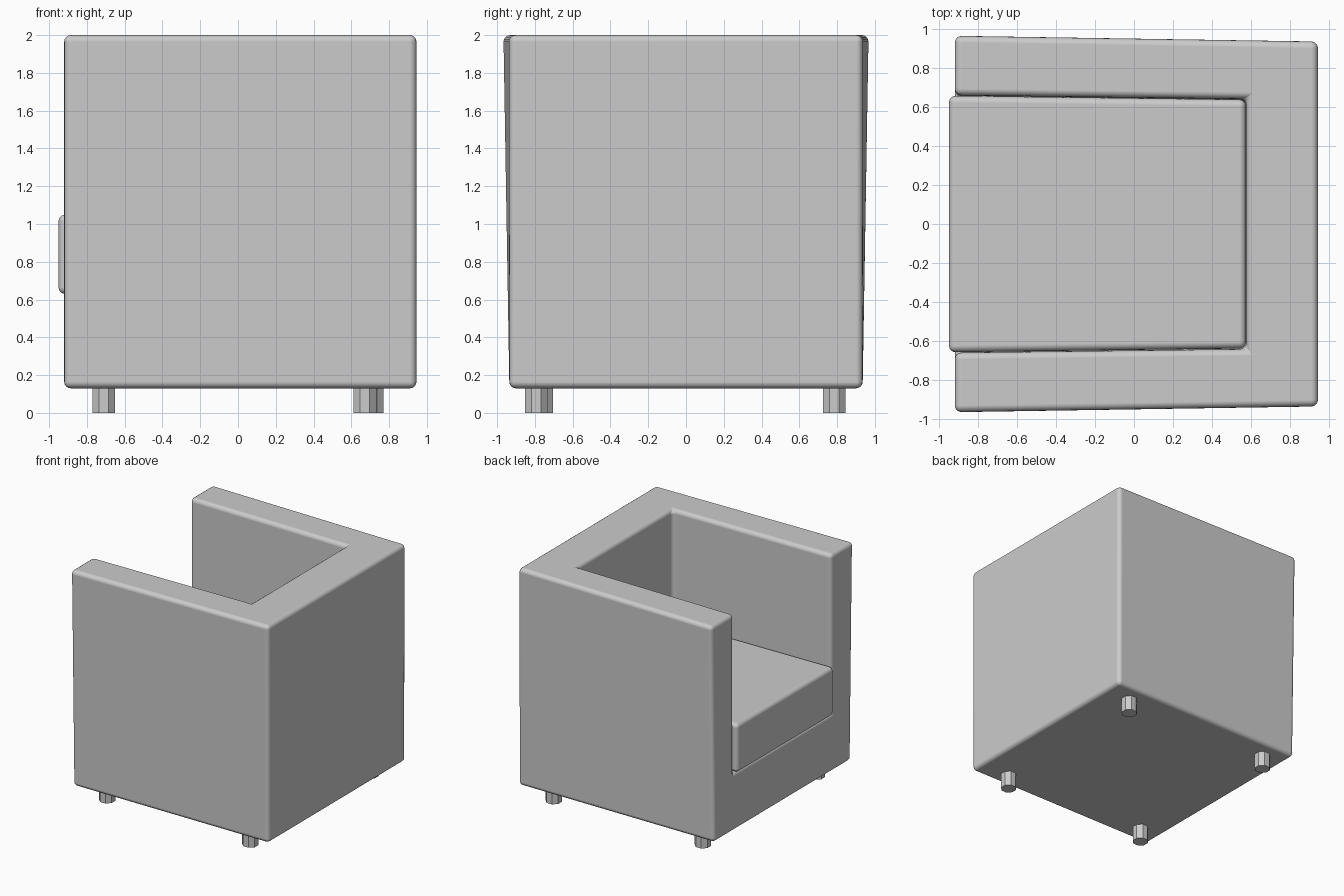
import bpy

if "Cube" in bpy.data.objects:
    bpy.data.objects.remove(bpy.data.objects["Cube"])


def tapered_box(name, x, z, y_bottom, y_top):
    """Box whose half-widths (at min x, max x) differ at bottom and top."""
    verts = []
    for zz, widths in zip(z, (y_bottom, y_top)):
        a, b = widths
        verts += [(x[0], -a, zz), (x[1], -b, zz), (x[1], b, zz), (x[0], a, zz)]
    faces = [(3, 2, 1, 0), (4, 5, 6, 7), (0, 1, 5, 4),
             (1, 2, 6, 5), (2, 3, 7, 6), (3, 0, 4, 7)]
    mesh = bpy.data.meshes.new(name)
    mesh.from_pydata(verts, [], faces)
    obj = bpy.data.objects.new(name, mesh)
    bpy.context.collection.objects.link(obj)
    return obj


def soften(obj, width):
    bevel = obj.modifiers.new("soft_edges", 'BEVEL')
    bevel.width = width
    bevel.segments = 4
    bevel.limit_method = 'ANGLE'
    bevel.harden_normals = True
    for poly in obj.data.polygons:
        poly.use_smooth = True


# Upholstered shell: arms flare outwards towards the open top
shell = tapered_box("armchair_shell", (-0.92, 0.945), (0.13, 2.0),
                    (0.935, 0.935), (0.967, 0.937))

# Seat recess, open at the top and towards -x
recess = tapered_box("recess_cutter", (-1.3, 0.577), (0.63, 2.3),
                     (0.665, 0.642), (0.665, 0.642))
recess.hide_render = True
recess.hide_set(True)
cut = shell.modifiers.new("recess", 'BOOLEAN')
cut.operation = 'DIFFERENCE'
cut.solver = 'EXACT'
cut.object = recess
soften(shell, 0.035)

# Seat cushion, projecting slightly past the arms
cushion = tapered_box("seat_cushion", (-0.95, 0.575), (0.63, 1.05),
                      (0.659, 0.639), (0.659, 0.639))
soften(cushion, 0.035)

# Four short faceted legs
for i, (x, y) in enumerate([(-0.71, -0.765), (-0.71, 0.785),
                            (0.672, -0.793), (0.71, 0.785)]):
    bpy.ops.mesh.primitive_cylinder_add(vertices=8, radius=0.065, depth=0.15,
                                        location=(x, y, 0.075),
                                        rotation=(0, 0, 0.3927))
    bpy.context.object.name = f"leg_{i + 1}"
